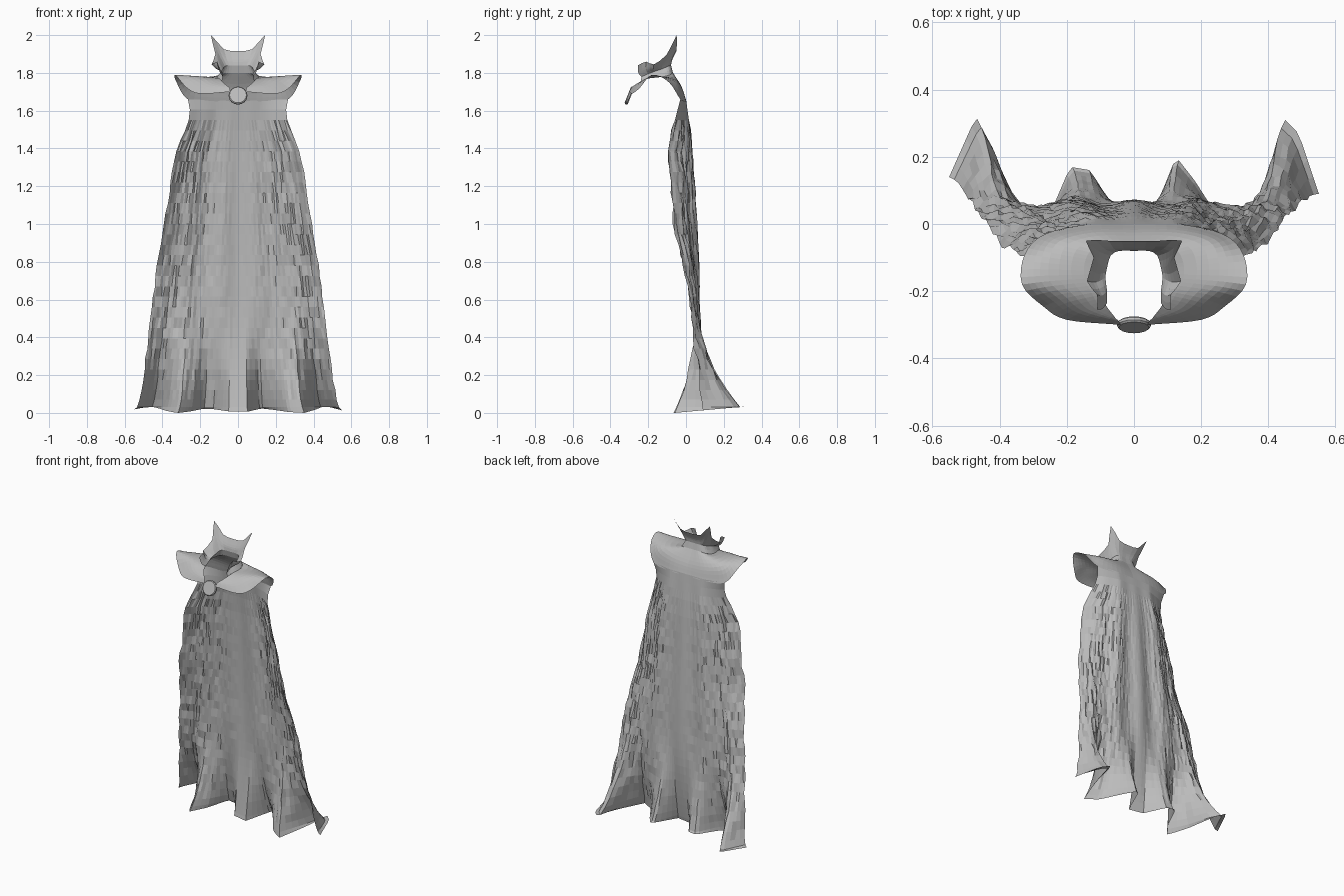
import bpy, bmesh, math, random
from mathutils import Vector

random.seed(4)
old = bpy.data.objects.get("Cube")
if old:
    bpy.data.objects.remove(old)

cloth = bpy.data.materials.new("cloth_grey")
cloth.use_nodes = True
GREY = (0.5, 0.5, 0.5, 1)
cloth.diffuse_color = GREY
cloth.node_tree.nodes["Principled BSDF"].inputs["Base Color"].default_value = GREY


def lerp_table(table, t):
    """Piecewise linear lookup; returns all columns after the key."""
    for a, b in zip(table, table[1:]):
        if t <= b[0]:
            k = max(0.0, (t - a[0]) / (b[0] - a[0]))
            return [p + (q - p) * k for p, q in zip(a[1:], b[1:])]
    return list(table[-1][1:])


def spline(points, steps):
    """Smooth path through the points."""
    p = [Vector(q) for q in points]
    p = [2 * p[0] - p[1]] + p + [2 * p[-1] - p[-2]]
    out = []
    for a, b, c, d in zip(p, p[1:], p[2:], p[3:]):
        for i in range(steps):
            t = i / steps
            out.append(0.5 * (2 * b + (c - a) * t + (2 * a - 5 * b + 4 * c - d) * t * t
                              + (3 * b - a - 3 * c + d) * t ** 3))
    return out + [p[-2]]


def sheet(name, rows):
    """Flat shaded surface over a grid of points."""
    n = len(rows[0])
    verts = [tuple(v) for row in rows for v in row]
    faces = [(j * n + i, j * n + i + 1, (j + 1) * n + i + 1, (j + 1) * n + i)
             for j in range(len(rows) - 1) for i in range(n - 1)]
    mesh = bpy.data.meshes.new(name)
    mesh.from_pydata(verts, [], faces)
    mesh.materials.append(cloth)
    bm = bmesh.new()
    bm.from_mesh(mesh)
    bmesh.ops.remove_doubles(bm, verts=bm.verts, dist=0.0005)
    bm.to_mesh(mesh)
    bm.free()
    obj = bpy.data.objects.new(name, mesh)
    bpy.context.collection.objects.link(obj)
    return obj


# Cape: height, half width, back y, side edge y
PROFILE = [
    (0.0, 0.55, 0.07, 0.07), (0.05, 0.525, 0.07, 0.06), (0.2, 0.5, 0.07, 0.05),
    (0.4, 0.475, 0.07, 0.04), (0.6, 0.45, 0.065, 0.03), (0.8, 0.425, 0.06, -0.01),
    (1.0, 0.39, 0.05, -0.06), (1.2, 0.36, 0.04, -0.07), (1.38, 0.33, 0.03, -0.1),
    (1.5, 0.28, 0.02, -0.07), (1.58, 0.25, 0.01, -0.05), (1.66, 0.265, 0.0, -0.03)]
# Hem pleats: x, y
HEM = [
    (-0.55, 0.14), (-0.47, 0.32), (-0.43, 0.24), (-0.38, 0.06), (-0.32, -0.07),
    (-0.25, 0.03), (-0.19, 0.17), (-0.13, 0.16), (-0.05, 0.03), (0.05, 0.01),
    (0.125, 0.2), (0.18, 0.13), (0.27, -0.01), (0.35, -0.06), (0.41, 0.13),
    (0.45, 0.31), (0.49, 0.27), (0.55, 0.09)]


def cape_point(u, z):
    half, back, side = lerp_table(PROFILE, z)
    curl = max(0.0, (abs(u) - 0.45) / 0.55) ** 1.4
    y = back + (side - back) * curl
    # soft vertical folds fading at both ends
    y += 0.008 * math.cos(u * 15) * math.sin(math.pi * min(1, z / 1.66))
    pleat = max(0.0, 1 - z / 0.65) ** 2.3
    hem_y = lerp_table(HEM, u * 0.55)[0]
    y += (hem_y - y) * pleat
    # small wrinkles toward the sides
    if 0.1 < z < 1.5:
        y += random.uniform(-1, 1) * 0.009 * min(1, abs(u) * 1.3)
        half += random.uniform(-0.004, 0.004)
    if z == 0:
        z = max(0.0, 0.01 + 0.09 * (hem_y - 0.05))
    return (half * u, y, z)


heights = [0, 0.03, 0.07] + [0.12 + 0.055 * i for i in range(28)] + [1.66]
sheet("cape", [[cape_point(i / 33, z) for i in range(-33, 34)] for z in heights])

# Mantle rings from back centre round to the front, left half
OUTER = [(0, 0, 1.65), (.13, 0, 1.65), (.265, -.03, 1.66), (.325, -.09, 1.75),
         (.333, -.18, 1.79), (.27, -.245, 1.72), (.2, -.285, 1.69), (.04, -.3, 1.7)]
MIDDLE = [(0, -.025, 1.72), (.12, -.025, 1.73), (.22, -.05, 1.75), (.25, -.1, 1.775),
          (.25, -.17, 1.785), (.2, -.22, 1.765), (.15, -.26, 1.735), (.045, -.29, 1.72)]
NECK = [(0, -.07, 1.8), (.05, -.07, 1.8), (.09, -.085, 1.79), (.11, -.12, 1.78),
        (.11, -.16, 1.775), (.1, -.2, 1.77), (.085, -.24, 1.755), (.055, -.28, 1.73)]
COLLAR_BASE = [(0, -.08, 1.84), (.045, -.08, 1.84), (.07, -.095, 1.835), (.08, -.13, 1.82),
               (.085, -.16, 1.81), (.08, -.2, 1.795), (.08, -.235, 1.78)]
COLLAR_TOP = [(0, -.05, 1.915), (.075, -.05, 1.925), (.143, -.05, 2.0), (.12, -.1, 1.9),
              (.14, -.17, 1.845), (.11, -.21, 1.86), (.11, -.255, 1.84)]


def mirrored(half):
    return [Vector((-p.x, p.y, p.z)) for p in reversed(half[1:])] + half


def loft(name, rings, around, across):
    rings = [mirrored(spline(r, around)) for r in rings]
    columns = [spline(c, across) for c in zip(*rings)]
    return sheet(name, [list(row) for row in zip(*columns)])


loft("shoulder_mantle", [OUTER, MIDDLE, NECK], 4, 4)
loft("neck_band", [NECK[:7], COLLAR_BASE], 3, 2)
# Collar keeps sharp points, so it is ruled between straight edged rings
collar_mid = [(Vector(a) + Vector(b)) / 2 + Vector((0, -.008, -.008))
              for a, b in zip(COLLAR_BASE, COLLAR_TOP)]
loft("collar", [COLLAR_BASE, collar_mid, COLLAR_TOP], 2, 3)

# Round clasp
bpy.ops.mesh.primitive_cylinder_add(vertices=16, radius=0.05, depth=0.018,
                                    location=(0, -0.3, 1.68),
                                    rotation=(math.radians(68), 0, 0))
clasp = bpy.context.object
clasp.name = "clasp"
clasp.data.materials.append(cloth)
bevel = clasp.modifiers.new("rim", "BEVEL")
bevel.width = 0.005
